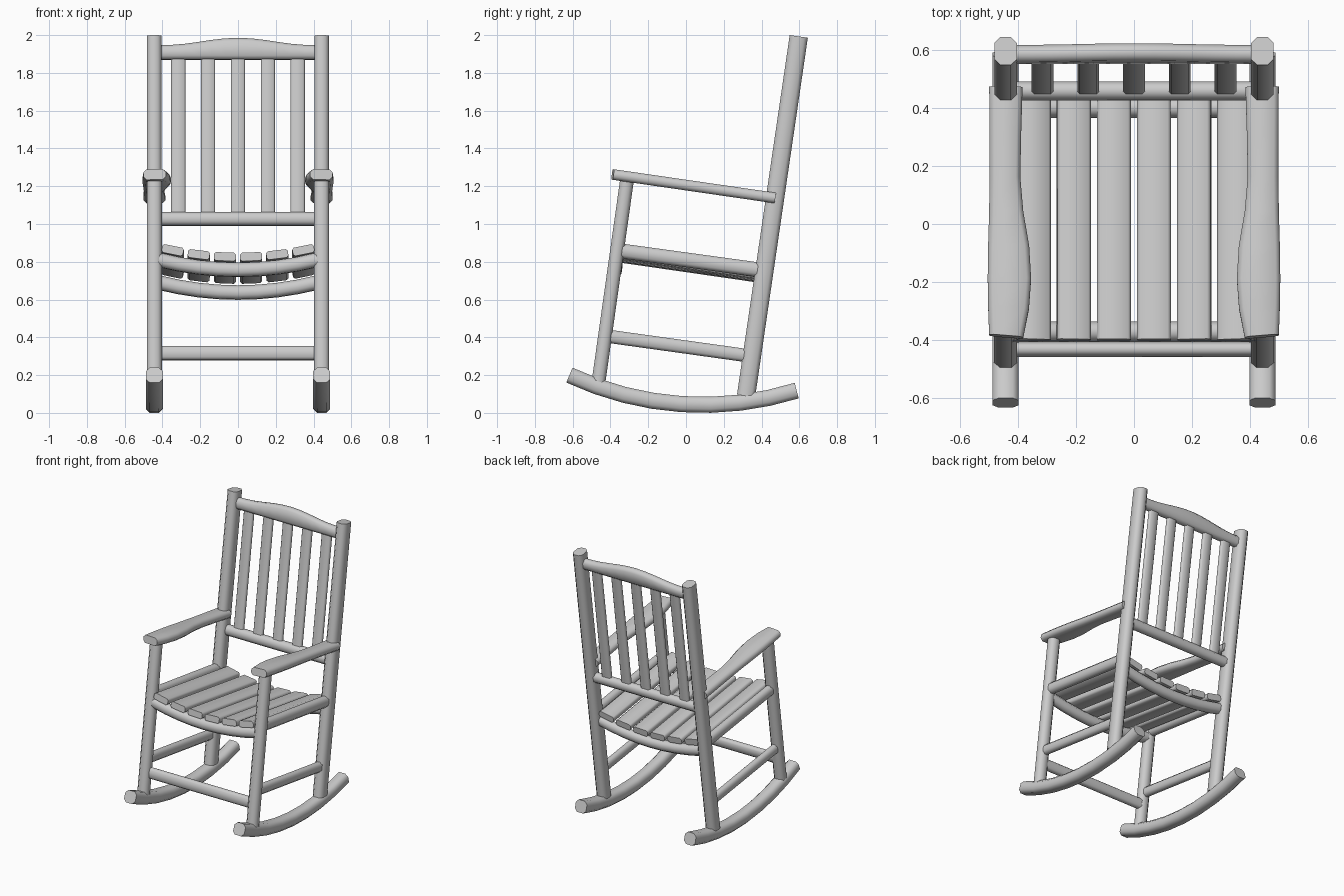
import bpy, bmesh, math
from mathutils import Vector

if "Cube" in bpy.data.objects:
    bpy.data.objects.remove(bpy.data.objects["Cube"], do_unlink=True)

wood = bpy.data.materials.new("grey_wood")
wood.use_nodes = True
GREY = (0.6, 0.6, 0.6, 1)
wood.diffuse_color = GREY
wood.node_tree.nodes["Principled BSDF"].inputs["Base Color"].default_value = GREY

X = Vector((1, 0, 0))
TILT = math.radians(8.3)
UP = Vector((0, math.sin(TILT), math.cos(TILT)))   # along the leaning posts
SIDE_X = 0.443


def loft(name, centres, widths, heights, side=X, chamfer=0.02):
    """Sweep a chamfered rectangle along a path; side is its width direction."""
    pts = [Vector(c) for c in centres]
    n = len(pts)
    widths = widths if isinstance(widths, list) else [widths] * n
    heights = heights if isinstance(heights, list) else [heights] * n
    bm = bmesh.new()
    rings = []
    for i, p in enumerate(pts):
        along = (pts[min(i + 1, n - 1)] - pts[max(i - 1, 0)]).normalized()
        u = (side - along * side.dot(along)).normalized()
        v = along.cross(u)
        a, b = widths[i] / 2, heights[i] / 2
        c = min(chamfer, a * 0.6, b * 0.6)
        outline = [(a, c - b), (a, b - c), (a - c, b), (c - a, b),
                   (-a, b - c), (-a, c - b), (c - a, -b), (a - c, -b)]
        rings.append([bm.verts.new(p + u * s + v * t) for s, t in outline])
    for r, q in zip(rings, rings[1:]):
        for k in range(8):
            m = (k + 1) % 8
            bm.faces.new((r[k], r[m], q[m], q[k]))
    bm.faces.new(rings[0])
    bm.faces.new(rings[-1])
    bmesh.ops.recalc_face_normals(bm, faces=bm.faces[:])
    mesh = bpy.data.meshes.new(name)
    bm.to_mesh(mesh)
    bm.free()
    mesh.materials.append(wood)
    obj = bpy.data.objects.new(name, mesh)
    bpy.context.collection.objects.link(obj)
    bpy.ops.object.select_all(action='DESELECT')
    obj.select_set(True)
    bpy.context.view_layer.objects.active = obj
    bpy.ops.object.shade_smooth_by_angle(angle=math.radians(50))
    return obj


def sag(x):
    """Rise of the dished seat away from its middle."""
    return 0.3 * x * x


for label, s in (("left", 1), ("right", -1)):
    x = s * SIDE_X

    # Rocker: arc along the ground
    radius, low_y, thick = 1.71, 0.09, 0.085
    path = []
    for i in range(9):
        a = -0.438 + i * (0.438 + 0.302) / 8
        r = radius - thick / 2
        path.append((x, low_y + r * math.sin(a), radius - r * math.cos(a)))
    loft(label + "_rocker", path, 0.09, thick)

    # Posts
    loft(label + "_back_post", [(x, 0.318, 0.09), (x, 0.597, 1.993)], 0.077, 0.097)
    loft(label + "_front_leg", [(x, -0.465, 0.15), (x, -0.31, 1.25)], 0.08, 0.073)

    # Side rails
    loft(label + "_seat_rail", [(x, -0.37, 0.861), (x, 0.41, 0.754)], 0.06, 0.078)
    loft(label + "_lower_stretcher", [(x, -0.43, 0.408), (x, 0.34, 0.301)], 0.05, 0.07)

    # Armrest: shaped board, widest near the front
    plan = [(-0.388, 0.118), (-0.29, 0.141), (-0.19, 0.15), (-0.08, 0.142),
            (0.04, 0.118), (0.16, 0.106), (0.3, 0.109), (0.472, 0.115)]
    arm = [(s * (0.499 + 0.15 * (w - 0.11) - w / 2), y, 1.206 - 0.145 * y)
           for y, w in plan]
    loft(label + "_armrest", arm, [w for y, w in plan], 0.056, chamfer=0.016)

# Front stretcher and lower back rail
loft("front_stretcher", [(-0.42, -0.434, 0.317), (0.42, -0.434, 0.317)],
     0.075, 0.045, UP)
loft("lower_back_rail", [(-0.42, 0.459, 1.027), (0.42, 0.459, 1.027)],
     0.072, 0.062, UP)

# Crest rail: flat underside, bowed top
crest, crest_h = [], []
for i in range(13):
    x = -0.42 + i * 0.07
    h = 0.077 + 0.038 * (0.5 + 0.5 * math.cos(math.pi * min(abs(x) / 0.38, 1)))
    crest.append(Vector((x, 0.58, 1.87)) + UP * (h / 2))
    crest_h.append(h)
loft("crest_rail", crest, crest_h, 0.06, UP)

# Back slats
for i in range(5):
    x = (i - 2) * 0.158
    loft("back_slat_%d" % (i + 1), [(x, 0.461, 1.04), (x, 0.584, 1.89)],
         0.075, 0.03, chamfer=0.008)

# Curved seat rails under the slats
for name, y, z in (("front_seat_rail", -0.372, 0.757), ("back_seat_rail", 0.401, 0.637)):
    xs = [-0.42 + i * 0.105 for i in range(9)]
    loft(name, [(x, y, z + sag(x)) for x in xs], 0.074, 0.066, UP)

# Seat slats following the dish
for i in range(6):
    x = (i - 2.5) * 0.1385
    z = 0.766 + sag(x)
    across = Vector((1, 0, 0.6 * x))
    loft("seat_slat_%d" % (i + 1), [(x, -0.4, z + 0.06), (x, 0.43, z - 0.06)],
         0.116, 0.045, across, 0.01)
